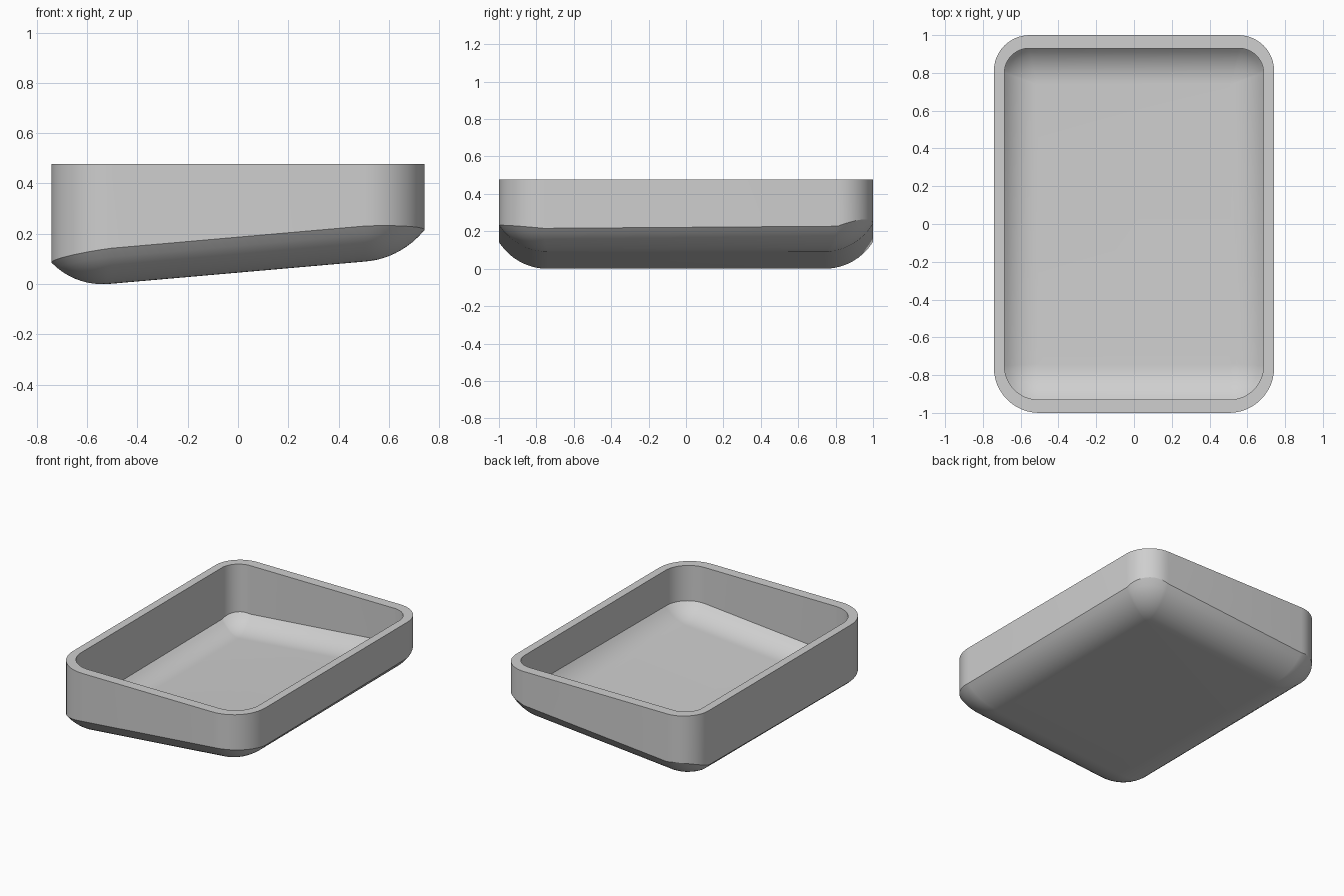
import bpy, bmesh, math

cube = bpy.data.objects.get("Cube")
if cube:
    bpy.data.objects.remove(cube, do_unlink=True)

TOP = 0.477            # rim height
CORE_X, CORE_Y = 0.51, 0.74   # half size of the flat floor
BOWL = 0.31            # radius of the rounded underside
SHELL = 0.052          # floor thickness
ARC, RINGS = 12, 10


def outline(hx, hy, r_front, r_back):
    """Rounded rectangle in plan, counter-clockwise."""
    pts = []
    corners = ((1, 1, r_back), (-1, 1, r_back), (-1, -1, r_front), (1, -1, r_front))
    for k, (sx, sy, r) in enumerate(corners):
        for i in range(ARC + 1):
            a = math.pi / 2 * (k + i / ARC)
            pts.append((sx * (hx - r) + r * math.cos(a),
                        sy * (hy - r) + r * math.sin(a)))
    return pts


def bowl_ring(pts, t, radius):
    """Outline pulled in towards the sloping flat floor, on the rounded bowl."""
    ring = []
    for x, y in pts:
        cx = max(-CORE_X, min(CORE_X, x))
        cy = max(-CORE_Y, min(CORE_Y, y))
        dx, dy = (x - cx) * t, (y - cy) * t
        x, y = cx + dx, cy + dy
        slope = 0.001 + (x + CORE_X) * 0.0875
        z = slope + BOWL - math.sqrt(radius ** 2 - dx * dx - dy * dy)
        ring.append((x, y, z))
    return ring


outer = outline(0.742, 1.0, 0.24, 0.19)
inner = outline(0.686, 0.93, 0.18, 0.13)

# Rings from the inner floor, up over the rim and down to the underside
steps = [i / RINGS for i in range(RINGS + 1)]
rings = [bowl_ring(inner, t, BOWL - SHELL) for t in steps]
rings += [[(x, y, TOP) for x, y in pts] for pts in (inner, outer)]
rings += [bowl_ring(outer, t, BOWL) for t in reversed(steps)]

bm = bmesh.new()
loops = [[bm.verts.new(p) for p in ring] for ring in rings]
n = len(outer)
for a, b in zip(loops, loops[1:]):
    for i in range(n):
        j = (i + 1) % n
        bm.faces.new((a[i], a[j], b[j], b[i]))
bm.faces.new(loops[0])
bm.faces.new(loops[-1])
bmesh.ops.remove_doubles(bm, verts=bm.verts, dist=0.0005)
bmesh.ops.recalc_face_normals(bm, faces=bm.faces)

mesh = bpy.data.meshes.new("tray")
bm.to_mesh(mesh)
bm.free()
tray = bpy.data.objects.new("tray", mesh)
bpy.context.collection.objects.link(tray)

# Plain grey material
grey = bpy.data.materials.new("grey")
grey.use_nodes = True
colour = (0.62, 0.62, 0.62, 1)
grey.diffuse_color = colour
grey.node_tree.nodes["Principled BSDF"].inputs["Base Color"].default_value = colour
mesh.materials.append(grey)

bpy.ops.object.select_all(action="DESELECT")
tray.select_set(True)
bpy.context.view_layer.objects.active = tray
bpy.ops.object.shade_smooth_by_angle(angle=math.radians(22))
